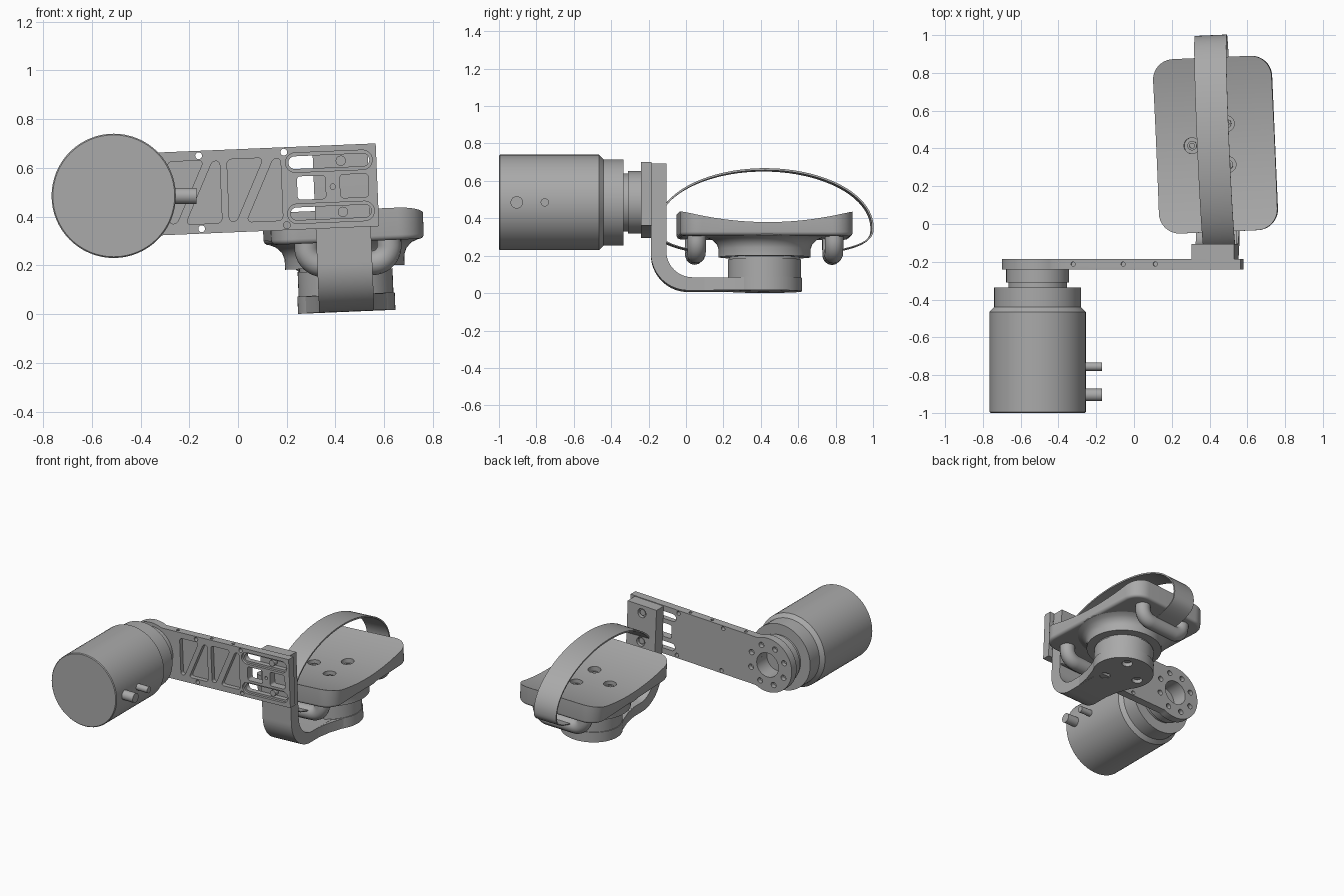
import bpy, bmesh, math
from mathutils import Matrix, Vector

if "Cube" in bpy.data.objects:
    bpy.data.objects.remove(bpy.data.objects["Cube"])

grey = bpy.data.materials.new("machined grey")
grey.use_nodes = True
grey.diffuse_color = (0.4, 0.4, 0.4, 1)
grey.node_tree.nodes["Principled BSDF"].inputs["Base Color"].default_value = (0.4, 0.4, 0.4, 1)

# Frames: arm hangs on the motor axis, pedal and bracket on the spindle axis
TILT = Matrix.Rotation(math.radians(-2.4), 4, 'Y')
YAW = Matrix.Rotation(math.radians(2.5), 4, 'Z')
ARM = Matrix.Translation((-0.51, 0, 0.485)) @ TILT
SPINDLE = Matrix.Translation((0.445, 0.42, 0.04))
LIFT = Matrix.Translation((0, 0, -0.04))
BRACKET = SPINDLE @ TILT @ LIFT
PEDAL = SPINDLE @ TILT @ YAW @ LIFT
Y_AXIS = Matrix.Rotation(math.radians(-90), 4, 'X')
MOTOR = Matrix.Translation((-0.51, 0, 0.485)) @ Y_AXIS


def finish(name, bm, frame):
    bmesh.ops.remove_doubles(bm, verts=bm.verts, dist=1e-5)
    bmesh.ops.transform(bm, matrix=frame, verts=bm.verts)
    bmesh.ops.recalc_face_normals(bm, faces=bm.faces)
    mesh = bpy.data.meshes.new(name)
    bm.to_mesh(mesh)
    bm.free()
    mesh.materials.append(grey)
    ob = bpy.data.objects.new(name, mesh)
    bpy.context.collection.objects.link(ob)
    return ob


def rounded(corners, steps=10):
    """Outline from (a, b, rounding) corners."""
    out = []
    for i, (a, b, d) in enumerate(corners):
        p = Vector((a, b))
        if not d:
            out.append(p)
            continue
        u = (Vector(corners[i - 1][:2]) - p).normalized()
        v = (Vector(corners[(i + 1) % len(corners)][:2]) - p).normalized()
        w = math.sin(u.angle(v) / 2)
        for k in range(steps + 1):
            t = k / steps
            c = ((1 - t) ** 2, 2 * w * t * (1 - t), t * t)
            out.append((c[0] * (p + u * d) + c[1] * p + c[2] * (p + v * d)) / sum(c))
    return out


def rect(a, b, half_a, half_b, r=0.0):
    return rounded([(a - half_a, b - half_b, r), (a + half_a, b - half_b, r),
                    (a + half_a, b + half_b, r), (a - half_a, b + half_b, r)])


def circle(a, b, r, n=32):
    return [(a + r * math.cos(math.tau * i / n), b + r * math.sin(math.tau * i / n)) for i in range(n)]


def prism(name, outline, axis, lo, hi, frame=Matrix()):
    """Extrude an outline along an axis."""
    place = {'x': lambda a, b, h: (h, a, b), 'y': lambda a, b, h: (a, h, b),
             'z': lambda a, b, h: (a, b, h)}[axis]
    bm = bmesh.new()
    pts = []
    for p in outline:
        if not pts or (Vector(p) - Vector(pts[-1])).length > 1e-4:
            pts.append(p)
    if (Vector(pts[0]) - Vector(pts[-1])).length < 1e-4:
        pts.pop()
    low, high = [[bm.verts.new(place(a, b, h)) for a, b in pts] for h in (lo, hi)]
    bm.faces.new(low)
    bm.faces.new(high)
    for i in range(len(pts)):
        bm.faces.new((low[i - 1], low[i], high[i], high[i - 1]))
    return finish(name, bm, frame)


def lathe(name, profile, frame, steps=64):
    """Turn a (radius, height) profile around z."""
    bm = bmesh.new()
    verts = [bm.verts.new((r, 0, h)) for r, h in profile]
    edges = [bm.edges.new(pair) for pair in zip(verts, verts[1:])]
    bmesh.ops.spin(bm, geom=verts + edges, cent=(0, 0, 0), axis=(0, 0, 1),
                   angle=math.tau, steps=steps)
    return finish(name, bm, frame)


def apply(ob, kind, **settings):
    mod = ob.modifiers.new(kind, kind)
    for key, value in settings.items():
        setattr(mod, key, value)
    bpy.context.view_layer.objects.active = ob
    bpy.ops.object.modifier_apply(modifier=mod.name)


def cut(ob, cutters):
    for c in cutters:
        apply(ob, 'BOOLEAN', operation='DIFFERENCE', solver='EXACT', object=c)
        bpy.data.objects.remove(c)


# Motor: stepped body with a bore in its output neck
lathe("motor_body", [(0, -1), (0.25, -1), (0.255, -0.995), (0.255, -0.465), (0.23, -0.44),
                     (0.23, -0.335), (0.155, -0.335), (0.155, -0.31), (0.167, -0.31),
                     (0.167, -0.24), (0.085, -0.24), (0.085, -0.3), (0, -0.3)], MOTOR)
for name, y, r in (("large_connector", -0.905, 0.033), ("small_connector", -0.755, 0.022)):
    prism(name, circle(y, 0.485, r), 'x', -0.3, -0.17)

# Crank arm: plate with a round motor end
arc = math.asin(0.17 / 0.19)
outline = [(1.083, -0.17), (1.083, 0.17)]
for i in range(41):
    t = arc + (math.tau - 2 * arc) * i / 40
    outline.append((0.19 * math.cos(t), 0.19 * math.sin(t)))
arm = prism("crank_arm", outline, 'y', -0.24, -0.185, ARM)


def arm_cut(shape, lo=-0.3, hi=-0.1):
    return prism("cutter", shape, 'y', lo, hi, ARM)


cuts = [arm_cut(circle(0, 0, 0.085, 48)), arm_cut(circle(0.9, 0, 0.011, 16))]
for i in range(8):
    t = math.tau * (i + 0.5) / 8
    cuts.append(arm_cut(circle(0.138 * math.cos(t), 0.138 * math.sin(t), 0.019, 20), -0.215))
for s in (-1, 1):
    cuts.append(arm_cut(rect(0.888, 0.105 * s, 0.178, 0.04, 0.04), -0.3, -0.222))
    cuts.append(arm_cut(rect(0.888, 0.105 * s, 0.166, 0.026, 0.026)))
    cuts += [arm_cut(circle(u, 0.15 * s, 0.014, 16)) for u in (0.355, 0.705)]
for u in (0.812, 0.988):
    cuts.append(arm_cut(rect(u, 0, 0.058, 0.048, 0.014)))
# Paired triangular pockets on the front
for left, right in ((0.225, 0.44), (0.47, 0.69)):
    for edge, s in ((left, 1), (right, -1)):
        cuts.append(arm_cut(rounded([(edge, 0.13 * s, 0.02), (edge + 0.15 * s, 0.13 * s, 0.02),
                                     (edge + 0.03 * s, -0.125 * s, 0.015),
                                     (edge, -0.125 * s, 0.015)], 5), -0.3, -0.21))
for u in (0.195, 0.46, 0.63):
    cuts.append(prism("cutter", circle(u, -0.212, 0.011, 12), 'z', 0.14, 0.3, ARM))
cut(arm, cuts)
for s in (-1, 1):
    prism("slot_bolt", circle(0.937, 0.105 * s, 0.021, 24), 'y', -0.225, -0.15, ARM)

# J-shaped bracket running down and under the pedal
profile = rounded([(-0.608, 0.69, 0), (-0.608, 0.01, 0.2), (0, 0.01, 0), (0, 0.08, 0),
                   (-0.525, 0.08, 0.14), (-0.525, 0.69, 0)], 16)
bracket = prism("bracket", profile, 'x', -0.113, 0.113, BRACKET)
cut(bracket, [prism("cutter", circle(0, z, 0.032), 'y', -0.55, -0.4, BRACKET) for z in (0.43, 0.635)])
for z in (0.43, 0.635):
    prism("bracket_bolt", circle(0, z, 0.021, 24), 'y', -0.56, -0.535, BRACKET)
prism("bracket_flare", [(-0.113, -0.32), (0.113, -0.32), (0.13, -0.22), (0.17, -0.1),
                        (-0.17, -0.1), (-0.13, -0.22)], 'z', 0.011, 0.079, BRACKET)
disc = prism("bracket_disc", circle(0, 0, 0.2, 64), 'z', 0.009, 0.081, BRACKET)
bolts = [(0.125 * math.cos(t), 0.125 * math.sin(t))
         for t in (math.pi * k for k in (1, 1 / 3, 5 / 3))]
for body in (disc, bracket):
    cut(body, [prism("cutter", circle(a, b, 0.035), 'z', -0.05, 0.04, PEDAL) for a, b in bolts])

# Load-cell hub flaring into the foot plate
lathe("pedal_hub", [(0, 0.075), (0.195, 0.075), (0.195, 0.18), (0.188, 0.18), (0.188, 0.192),
                    (0.246, 0.192), (0.246, 0.235), (0.256, 0.262), (0.28, 0.285),
                    (0.31, 0.297), (0.31, 0.305), (0, 0.305)], PEDAL)

# Foot plate, dished along its length, with counterbored bolts
plate = prism("foot_plate", rect(0, 0, 0.314, 0.462, 0.11), 'z', 0.296, 0.5, PEDAL)
bm = bmesh.new()
bm.from_mesh(plate.data)
low = PEDAL @ Vector((0, 0, 0.296))
normal = PEDAL.to_3x3() @ Vector((0, 0, 1))
rim = [e for e in bm.edges if all(abs((v.co - low).dot(normal)) < 1e-4 for v in e.verts)]
bmesh.ops.bevel(bm, geom=rim, offset=0.02, segments=4, profile=0.5, affect='EDGES')
bm.to_mesh(plate.data)
bm.free()
dish = [(1.79 * math.sin(t), 2.157 - 1.79 * math.cos(t))
        for t in (math.radians(-20 + i) for i in range(41))]
cut(plate, [prism("cutter", dish + [(0.7, 1), (-0.7, 1)], 'x', -0.6, 0.6, PEDAL)])
cut(plate, [prism("cutter", circle(a, b, 0.042), 'z', 0.335, 0.6, PEDAL) for a, b in bolts])
for a, b in bolts:
    for name, z in (("plate_bolt", 0.33), ("disc_bolt", 0.028)):
        lathe(name, [(0, z), (0.025, z), (0.025, z + 0.02), (0.013, z + 0.02), (0.013, z + 0.01),
                     (0, z + 0.01)], PEDAL @ Matrix.Translation((a, b, 0)), 20)

# Strap handles under both ends of the plate
for name, y in (("front_handle", -0.37), ("back_handle", 0.365)):
    path = rounded([(-0.17, 0.32, 0), (-0.17, 0.205, 0.07), (0.17, 0.205, 0.07), (0.17, 0.32, 0)])
    curve = bpy.data.curves.new(name, 'CURVE')
    curve.dimensions = '3D'
    curve.bevel_depth = 0.05
    curve.bevel_resolution = 5
    spline = curve.splines.new('POLY')
    spline.points.add(len(path) - 1)
    for point, (a, b) in zip(spline.points, path):
        point.co = (a, y, b, 1)
    ob = bpy.data.objects.new(name, curve)
    bm = bmesh.new()
    bpy.context.collection.objects.link(ob)
    bm.from_mesh(ob.evaluated_get(bpy.context.evaluated_depsgraph_get()).to_mesh())
    bpy.data.objects.remove(ob)
    finish(name, bm, PEDAL)

# Foot strap looping from handle to handle
inner, outer = [], []
for i in range(81):
    t = -0.88 + (math.pi + 1.76) * i / 80
    s = math.sin(t)
    y, z = 0.58 * math.cos(t), 0.35 + (0.315 * s if s > 0 else -0.155 * abs(s) ** 0.7)
    outer.append((y, z))
    inner.append((y * 0.983, 0.35 + (z - 0.35) * 0.965))
prism("foot_strap", outer + inner[::-1], 'x', -0.085, 0.085, PEDAL)

# Smooth round surfaces, keep edges crisp
for ob in bpy.context.collection.objects:
    if ob.type == 'MESH' and grey.name in ob.data.materials:
        bpy.ops.object.select_all(action='DESELECT')
        ob.select_set(True)
        bpy.context.view_layer.objects.active = ob
        bpy.ops.object.shade_smooth_by_angle(angle=math.radians(30))
